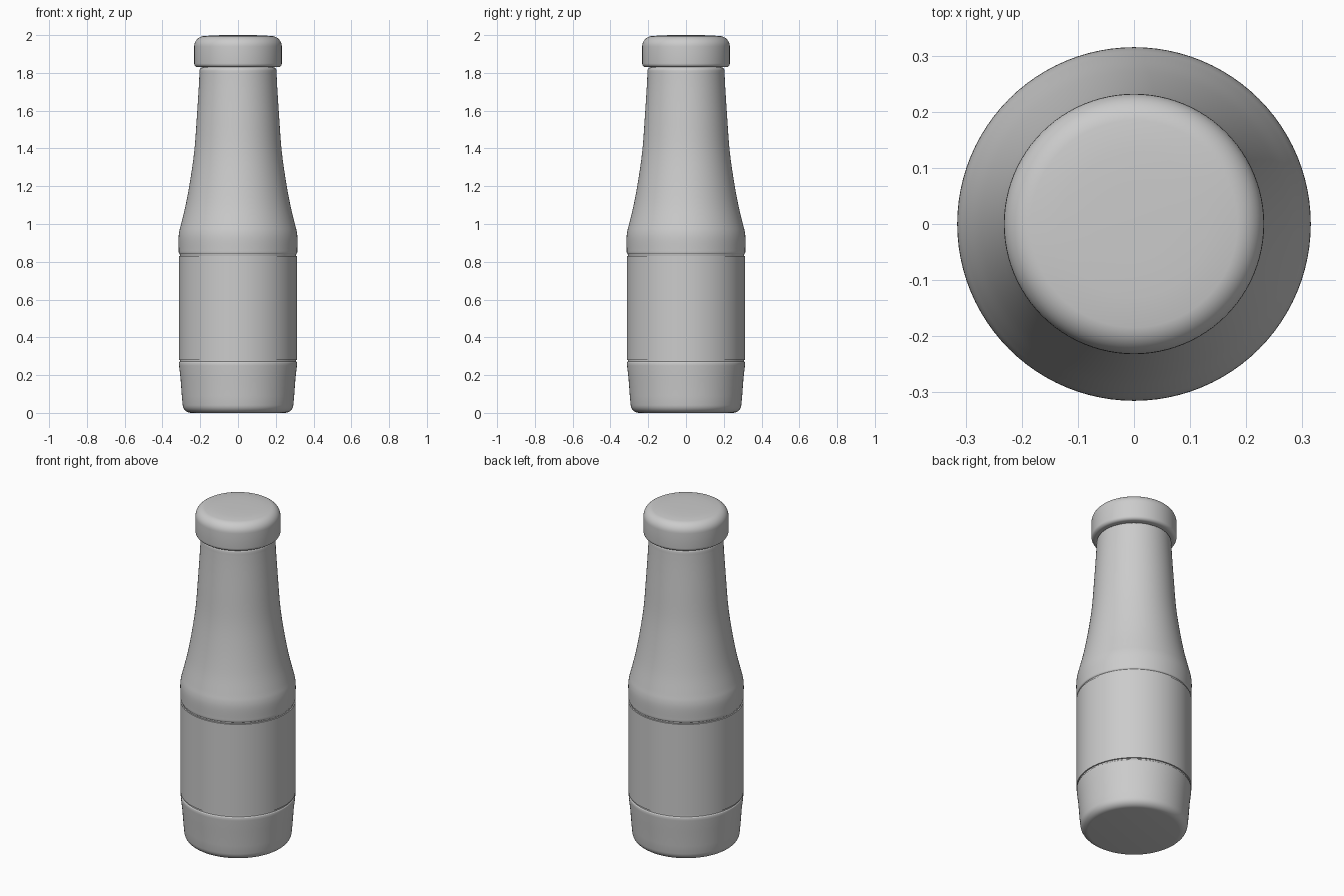
import bpy, bmesh, math

if "Cube" in bpy.data.objects:
    bpy.data.objects.remove(bpy.data.objects["Cube"])

SIDES = 96


def lathe(name, profile, angle=40):
    """Spin a closed (radius, height) outline around the z axis."""
    bm = bmesh.new()
    verts = [bm.verts.new((r, 0, z)) for r, z in profile]
    edges = [bm.edges.new(pair) for pair in zip(verts, verts[1:])]
    bmesh.ops.spin(bm, geom=verts + edges, cent=(0, 0, 0), axis=(0, 0, 1),
                   angle=math.tau, steps=SIDES, use_duplicate=False)
    bmesh.ops.remove_doubles(bm, verts=bm.verts, dist=0.0001)
    bmesh.ops.recalc_face_normals(bm, faces=bm.faces)
    mesh = bpy.data.meshes.new(name)
    bm.to_mesh(mesh)
    bm.free()
    obj = bpy.data.objects.new(name, mesh)
    bpy.context.collection.objects.link(obj)
    bpy.ops.object.select_all(action='DESELECT')
    bpy.context.view_layer.objects.active = obj
    obj.select_set(True)
    bpy.ops.object.shade_smooth_by_angle(angle=math.radians(angle))
    return obj


def arc(r, z, radius, start, end, steps=6):
    """Rounded corner points around the centre (r, z), angles in degrees."""
    return [(r + radius * math.cos(math.radians(start + (end - start) * i / steps)),
             z + radius * math.sin(math.radians(start + (end - start) * i / steps)))
            for i in range(steps + 1)]


def smooth(points, steps=5):
    """Catmull-Rom curve through the points."""
    p = [points[0]] + points + [points[-1]]
    out = []
    for a, b, c, d in zip(p, p[1:], p[2:], p[3:]):
        for i in range(steps):
            t = i / steps
            out.append(tuple(0.5 * (2 * b[k] + (c[k] - a[k]) * t
                       + (2 * a[k] - 5 * b[k] + 4 * c[k] - d[k]) * t * t
                       + (3 * b[k] - a[k] - 3 * c[k] + d[k]) * t ** 3) for k in (0, 1)))
    return out + [points[-1]]


# Bottle: rounded foot, recessed label band, shoulder and tapering neck
foot = [(0, 0)] + arc(0.248, 0.045, 0.045, -90, -5)
foot += [(0.304, 0.18), (0.312, 0.25)] + arc(0.302, 0.262, 0.011, 15, 60, 3)
foot += [(0.307, 0.28)]
label = [(0.313, 0.281), (0.313, 0.83)]
shoulder = smooth([(0.314, 0.86), (0.315, 0.92), (0.311, 0.96), (0.30, 1.005),
                   (0.275, 1.11), (0.25, 1.25), (0.23, 1.40), (0.217, 1.58),
                   (0.208, 1.72), (0.204, 1.80)])
neck_rim = arc(0.186, 1.812, 0.018, 0, 90, 4) + [(0, 1.83)]
foot[8:8] = [(0.2975, 0.09)]
lathe("bottle", foot + label + [(0.307, 0.831)] + arc(0.303, 0.85, 0.011, -60, 0, 3)
      + shoulder + neck_rim)

# Cap: thick disc with soft edges and a slightly domed top
cap = [(0, 1.83)] + arc(0.212, 1.85, 0.02, -90, 0)
cap += arc(0.177, 1.94, 0.055, 0, 82, 8) + [(0.13, 1.9985), (0.07, 2.0), (0, 2.0)]
lathe("cap", cap)
